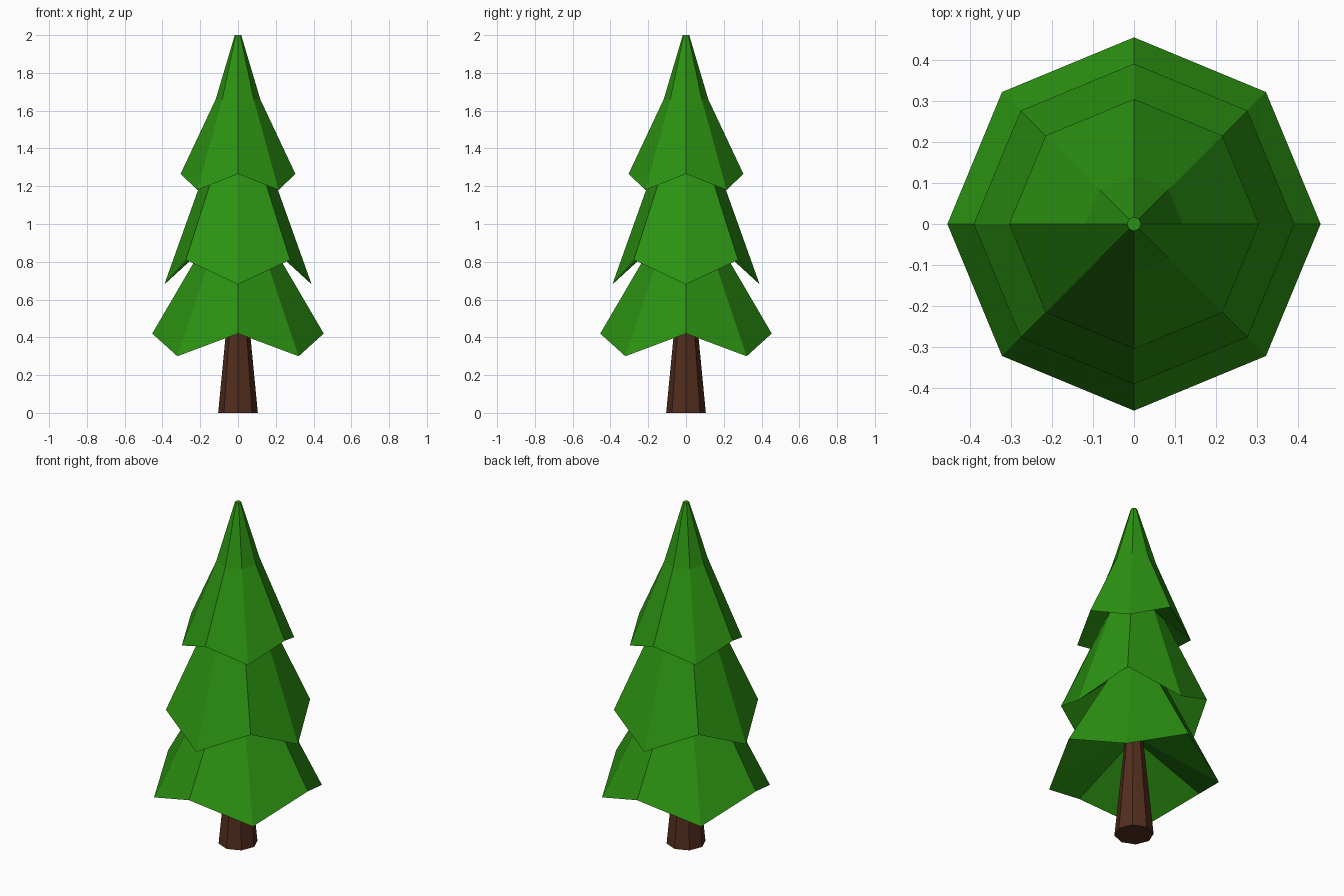
import bpy, bmesh
from math import cos, sin, pi

if "Cube" in bpy.data.objects:
    bpy.data.objects.remove(bpy.data.objects["Cube"])

SIDES = 8


def material(name, rgb):
    m = bpy.data.materials.new(name)
    m.diffuse_color = (*rgb, 1)
    m.use_nodes = True
    m.node_tree.nodes["Principled BSDF"].inputs["Base Color"].default_value = m.diffuse_color
    return m


def lathe(name, rings, mat, cap_bottom=False, cap_top=False):
    """Each ring is (radius, z on the axes, z on the diagonals)."""
    bm = bmesh.new()
    loops = []
    for r, z_axis, z_diag in rings:
        loops.append([bm.verts.new((r * cos(2 * pi * i / SIDES),
                                    r * sin(2 * pi * i / SIDES),
                                    z_diag if i % 2 else z_axis))
                      for i in range(SIDES)])
    for low, high in zip(loops, loops[1:]):
        for i in range(SIDES):
            j = (i + 1) % SIDES
            bm.faces.new((low[i], low[j], high[j], high[i]))
    if cap_bottom:
        bm.faces.new(loops[0][::-1])
    if cap_top:
        bm.faces.new(loops[-1])
    mesh = bpy.data.meshes.new(name)
    bm.to_mesh(mesh)
    bm.free()
    mesh.materials.append(mat)
    obj = bpy.data.objects.new(name, mesh)
    bpy.context.collection.objects.link(obj)
    return obj


green = material("needles", (0.025, 0.29, 0.006))
brown = material("bark", (0.085, 0.027, 0.013))

# Tapered trunk
lathe("trunk", [(0.105, 0, 0), (0.05, 0.57, 0.57)], brown, cap_bottom=True)

# Foliage: three zigzag skirts, each with a shallow underside, and a thin tip
lathe("foliage", [
    (0.05, 0.57, 0.57),
    (0.454, 0.42, 0.30),
    (0.15, 0.94, 0.94),
    (0.39, 0.68, 0.81),
    (0.165, 1.31, 1.31),
    (0.304, 1.265, 1.18),
    (0.118, 1.66, 1.66),
    (0.017, 2.0, 2.0),
], green, cap_top=True)
